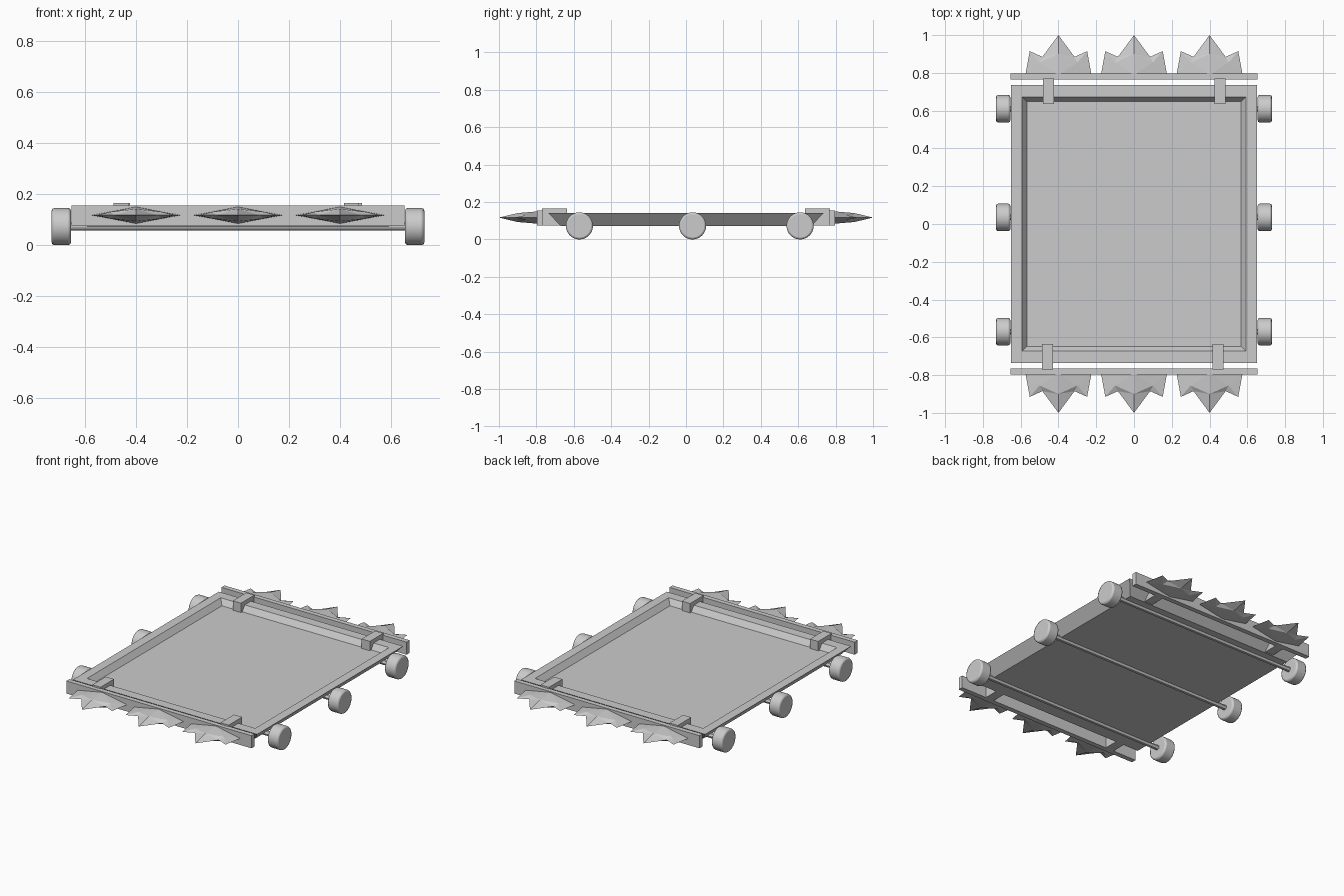
import bpy, bmesh, math

if "Cube" in bpy.data.objects:
    bpy.data.objects.remove(bpy.data.objects["Cube"])


def make(name, verts, faces):
    me = bpy.data.meshes.new(name)
    bm = bmesh.new()
    vs = [bm.verts.new(v) for v in verts]
    for f in faces:
        bm.faces.new([vs[i] for i in f])
    bmesh.ops.recalc_face_normals(bm, faces=bm.faces)
    bm.to_mesh(me)
    bm.free()
    ob = bpy.data.objects.new(name, me)
    bpy.context.collection.objects.link(ob)
    return ob


def box(name, x0, x1, y0, y1, z0, z1):
    bpy.ops.mesh.primitive_cube_add(size=1, location=((x0 + x1) / 2, (y0 + y1) / 2, (z0 + z1) / 2))
    ob = bpy.context.object
    ob.name = name
    ob.scale = (x1 - x0, y1 - y0, z1 - z0)
    bpy.ops.object.transform_apply(location=False, rotation=False, scale=True)
    return ob


def cylinder(name, r, length, loc, sides, bevel=0):
    bpy.ops.mesh.primitive_cylinder_add(vertices=sides, radius=r, depth=length, location=loc,
                                        rotation=(0, math.pi / 2, 0))
    ob = bpy.context.object
    ob.name = name
    if bevel:
        m = ob.modifiers.new("rounded_rim", 'BEVEL')
        m.width = bevel
        m.segments = 2
        m.limit_method = 'ANGLE'
        m.angle_limit = math.radians(40)
    bpy.ops.object.shade_smooth_by_angle()
    return ob


# Flared tray: stacked rectangular rings from the bottom, over the rim, to the floor
rings = [(0.59, 0.67, 0.072), (0.65, 0.735, 0.14), (0.593, 0.673, 0.14), (0.567, 0.648, 0.105)]
verts, faces = [], []
for hx, hy, z in rings:
    verts += [(-hx, -hy, z), (hx, -hy, z), (hx, hy, z), (-hx, hy, z)]
for r in range(len(rings) - 1):
    for i in range(4):
        j = (i + 1) % 4
        faces.append((r * 4 + i, r * 4 + j, r * 4 + 4 + j, r * 4 + 4 + i))
faces += [(3, 2, 1, 0), (12, 13, 14, 15)]
make("tray", verts, faces)

# Axles and wheels
for n, y in enumerate((-0.57, 0.035, 0.61)):
    cylinder(f"axle_{n}", 0.015, 1.34, (0, y, 0.0725), 12)
    for s in (-1, 1):
        cylinder(f"wheel_{n}_{'left' if s < 0 else 'right'}", 0.0725, 0.075,
                 (s * 0.6925, y, 0.0725), 32, 0.01)


# Three-pointed blade with a ridged, diamond-like section
def blade(name, cx, s):
    zc = 0.117
    outline = [(-.175, .79), (-.152, .915), (-.085, .885), (0, 1.0),
               (.085, .885), (.152, .915), (.175, .79)]
    ridge = [(-.1, .855, .013), (0, .9, .024), (.1, .855, .013), (0, .79, .033)]
    v = [(cx + x, s * y, zc) for x, y in outline]
    f = []
    for side in (1, -1):
        b = len(v)
        v += [(cx + x, s * y, zc + side * h) for x, y, h in ridge]
        L, C, R, B = b, b + 1, b + 2, b + 3
        f += [(0, 1, L), (1, 2, L), (2, C, L), (2, 3, C), (3, 4, C), (4, R, C),
              (4, 5, R), (5, 6, R), (0, L, B), (L, C, B), (C, R, B), (R, 6, B)]
    f.append((0, 10, 6, 14))
    make(name, v, f)


# Blade bars, hooks over the tray rim, and blades at both ends
for s, end in ((-1, "front"), (1, "back")):
    y = sorted((s * 0.765, s * 0.796))
    box(f"blade_bar_{end}", -0.653, 0.653, *y, 0.075, 0.155)
    for k, hx in enumerate((-0.4525 - 0.006 * (1 - s) / 2, 0.456 - 0.011 * (1 - s) / 2)):
        y = sorted((s * 0.635, s * 0.77))
        box(f"rim_hook_{end}_{k}", hx - 0.029, hx + 0.029, *y, 0.075, 0.165)
    for k, cx in enumerate((-0.4, 0, 0.4)):
        blade(f"blade_{end}_{k}", cx, s)
